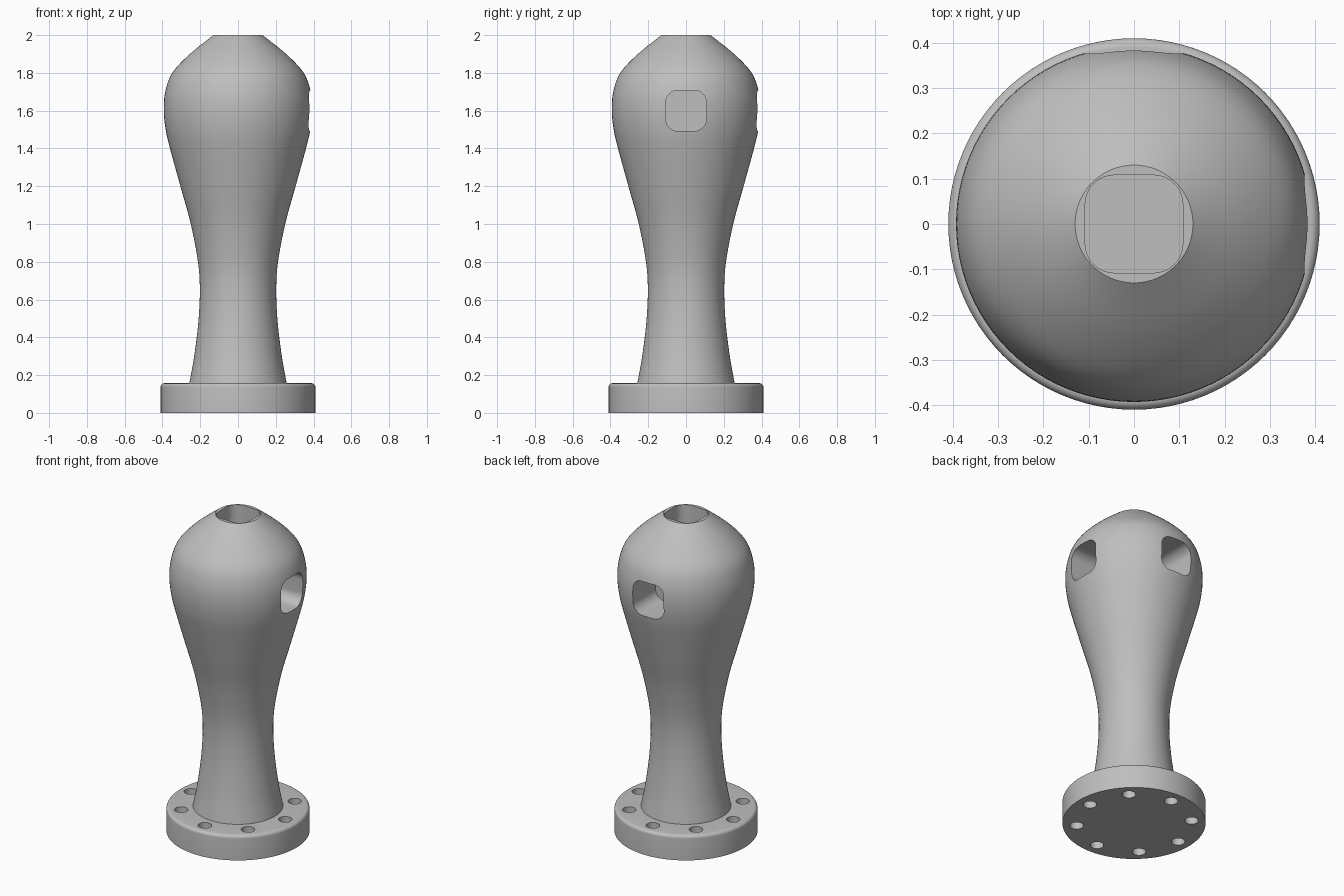
import bpy, bmesh, math
from mathutils import Matrix, Vector

cube = bpy.data.objects.get("Cube")
if cube:
    bpy.data.objects.remove(cube)

grey = bpy.data.materials.new("light_grey")
grey.use_nodes = True
grey.diffuse_color = (0.52, 0.52, 0.52, 1)
grey.node_tree.nodes["Principled BSDF"].inputs["Base Color"].default_value = (0.52, 0.52, 0.52, 1)


def make_object(name, bm):
    bmesh.ops.recalc_face_normals(bm, faces=bm.faces)
    mesh = bpy.data.meshes.new(name)
    bm.to_mesh(mesh)
    bm.free()
    mesh.materials.append(grey)
    obj = bpy.data.objects.new(name, mesh)
    bpy.context.collection.objects.link(obj)
    return obj


def lathe(name, profile, sides=96):
    """Closed solid of revolution from (radius, height) points."""
    bm = bmesh.new()
    rings = []
    for r, z in profile:
        angles = [math.tau * i / sides for i in range(sides)]
        rings.append([bm.verts.new((r * math.cos(a), r * math.sin(a), z)) for a in angles])
    for low, high in zip(rings, rings[1:]):
        for i in range(sides):
            j = (i + 1) % sides
            bm.faces.new((low[i], low[j], high[j], high[i]))
    bm.faces.new(rings[0][::-1])
    bm.faces.new(rings[-1])
    return make_object(name, bm)


def smooth_profile(points, steps=5):
    """Catmull-Rom curve through the points."""
    pts = [Vector(p) for p in points]
    pts = [2 * pts[0] - pts[1]] + pts + [2 * pts[-1] - pts[-2]]
    out = []
    for a, b, c, d in zip(pts, pts[1:], pts[2:], pts[3:]):
        for k in range(steps):
            t = k / steps
            out.append(0.5 * (2 * b + (c - a) * t + (2 * a - 5 * b + 4 * c - d) * t**2
                              + (3 * b - a - 3 * c + d) * t**3))
    return out + [pts[-2]]


def add_prism(bm, outline, bottom, top, matrix=Matrix()):
    """Extrude a flat outline between two heights, then place it."""
    low, high = ([bm.verts.new(matrix @ Vector((x, y, z))) for x, y in outline]
                 for z in (bottom, top))
    bm.faces.new(low[::-1])
    bm.faces.new(high)
    n = len(outline)
    for i in range(n):
        j = (i + 1) % n
        bm.faces.new((low[i], low[j], high[j], high[i]))


def cut(obj, bm):
    """Subtract the cutter solids, then shade smooth with sharp rims."""
    cutter = make_object(obj.name + "_cutter", bm)
    cutter.hide_render = True
    mod = obj.modifiers.new("holes", 'BOOLEAN')
    mod.operation = 'DIFFERENCE'
    mod.solver = 'EXACT'
    mod.object = cutter
    bpy.ops.object.select_all(action='DESELECT')
    bpy.context.view_layer.objects.active = obj
    obj.select_set(True)
    bpy.ops.object.modifier_apply(modifier=mod.name)
    bpy.data.objects.remove(cutter)
    bpy.ops.object.shade_smooth_by_angle(angle=math.radians(30))


# Base flange with a rounded upper rim
radius, height, fillet = 0.41, 0.157, 0.02
rim = [(radius - fillet + fillet * math.cos(a), height - fillet + fillet * math.sin(a))
       for a in (math.radians(15 * k) for k in range(7))]
flange = lathe("base_flange", [(radius, 0)] + rim)

# Ring of bolt holes
bolts = bmesh.new()
for i in range(8):
    turn = Matrix.Rotation(i * math.tau / 8, 4, 'Z') @ Matrix.Translation((0.33, 0, 0))
    circle = [(0.039 * math.cos(math.tau * k / 32), 0.039 * math.sin(math.tau * k / 32))
              for k in range(32)]
    add_prism(bolts, circle, -0.1, 0.3, turn)
cut(flange, bolts)

# Waisted handle with a bulbous head
handle = lathe("handle", smooth_profile([
    (0.259, 0.15), (0.232, 0.3), (0.21, 0.48), (0.202, 0.65), (0.212, 0.8),
    (0.25, 1.0), (0.305, 1.2), (0.36, 1.4), (0.383, 1.5), (0.393, 1.6),
    (0.385, 1.7), (0.348, 1.8), (0.255, 1.9), (0.13, 2.0)]))

# Rounded square pockets in the top, left and back of the head
half, corner = 0.108, 0.065
square = []
for q in range(4):
    mid = math.radians(45 + 90 * q)
    cx = math.copysign(half - corner, math.cos(mid))
    cy = math.copysign(half - corner, math.sin(mid))
    for k in range(9):
        a = mid + math.radians(-45 + 90 * k / 8)
        square.append((cx + corner * math.cos(a), cy + corner * math.sin(a)))

pockets = bmesh.new()
centre = Matrix.Translation((0, 0, 1.6))
add_prism(pockets, square, 1.77, 2.2)
add_prism(pockets, square, 0.15, 0.6, centre @ Matrix.Rotation(math.pi / 2, 4, 'Y'))
add_prism(pockets, square, 0.15, 0.6, centre @ Matrix.Rotation(-math.pi / 2, 4, 'X'))
cut(handle, pockets)
